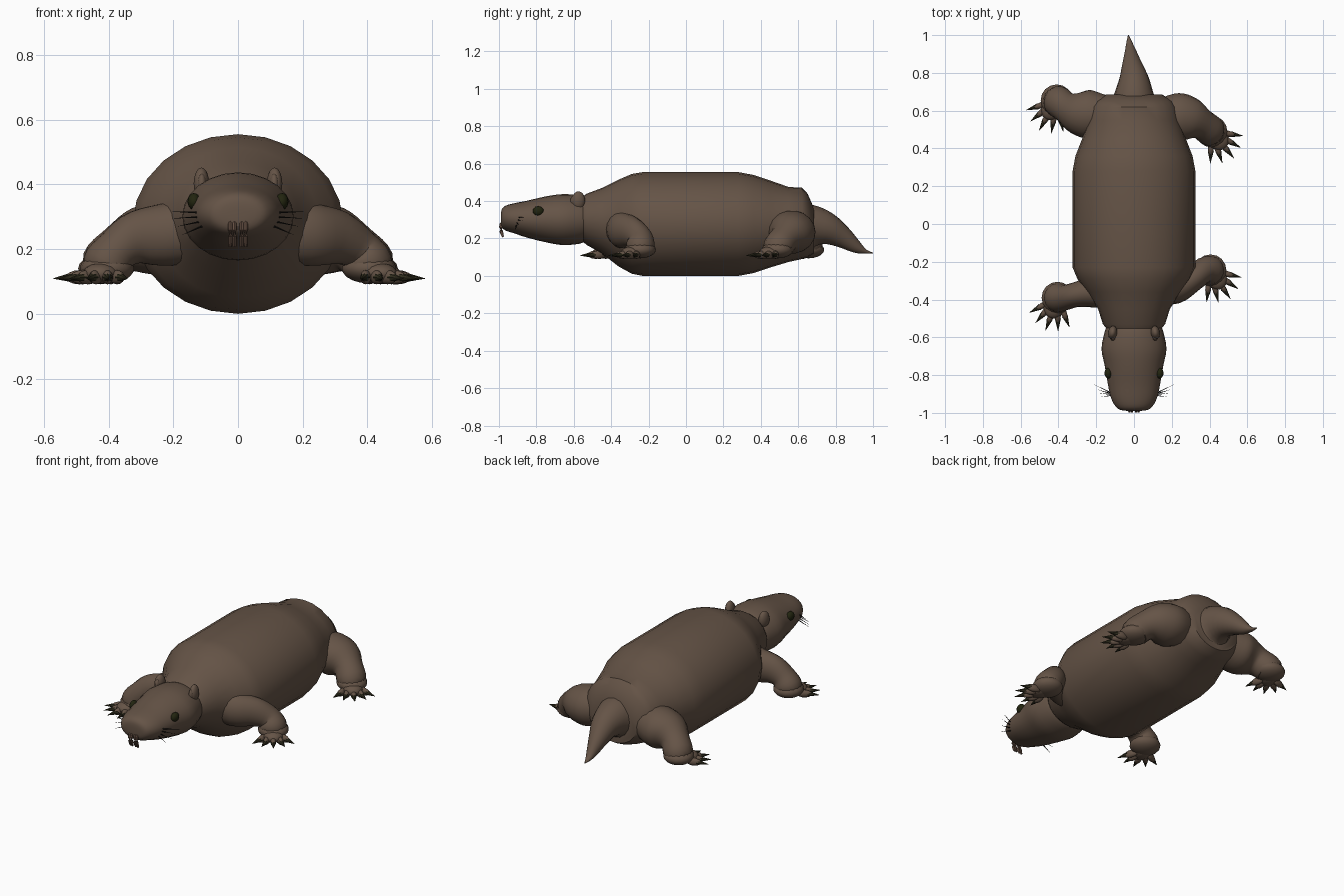
import bpy, bmesh
from math import sin, cos, pi, radians
from mathutils import Vector, Matrix

if "Cube" in bpy.data.objects:
    bpy.data.objects.remove(bpy.data.objects["Cube"])


def material(name, rgb):
    m = bpy.data.materials.new(name)
    m.use_nodes = True
    m.diffuse_color = (*rgb, 1)
    bsdf = next(n for n in m.node_tree.nodes if n.type == 'BSDF_PRINCIPLED')
    bsdf.inputs["Base Color"].default_value = (*rgb, 1)
    bsdf.inputs["Roughness"].default_value = 0.8
    return m


FUR = material("brown_fur", (0.13, 0.088, 0.062))
TOOTH = material("tooth_brown", (0.14, 0.085, 0.06))
CLAW = material("claw_dark", (0.03, 0.027, 0.013))
EYE = material("eye_olive", (0.016, 0.018, 0.005))
WHISKER = material("whisker_black", (0.008, 0.007, 0.006))
made = []


def finish(name, bm, mat):
    bmesh.ops.recalc_face_normals(bm, faces=bm.faces)
    me = bpy.data.meshes.new(name)
    bm.to_mesh(me)
    bm.free()
    me.materials.append(mat)
    ob = bpy.data.objects.new(name, me)
    bpy.context.collection.objects.link(ob)
    made.append(ob)
    return ob


def smooth_sections(secs, steps):
    """Catmull-Rom interpolation between the given sections."""
    out = []
    for i in range(len(secs) - 1):
        p = [Vector(secs[max(0, min(len(secs) - 1, i + k))]) for k in (-1, 0, 1, 2)]
        for s in range(steps):
            t = s / steps
            out.append(0.5 * (2 * p[1] + (p[2] - p[0]) * t
                              + (2 * p[0] - 5 * p[1] + 4 * p[2] - p[3]) * t * t
                              + (3 * p[1] - p[0] - 3 * p[2] + p[3]) * t ** 3))
    return out + [Vector(secs[-1])]


def loft(name, secs, mat, sides=20, steps=3, axis=None):
    """Sections are x, y, z, side radius, height radius."""
    secs = smooth_sections(secs, steps)
    bm = bmesh.new()
    rings = []
    for i, s in enumerate(secs):
        c = Vector(s[:3])
        tan = axis or Vector(secs[min(i + 1, len(secs) - 1)][:3]) - Vector(secs[max(i - 1, 0)][:3])
        q = Vector(tan).normalized().to_track_quat('Y', 'Z')
        rings.append([bm.verts.new(c + q @ Vector((s[3] * cos(a), 0, s[4] * sin(a))))
                      for a in (2 * pi * k / sides for k in range(sides))])
    for r0, r1 in zip(rings, rings[1:]):
        for k in range(sides):
            n = (k + 1) % sides
            bm.faces.new((r0[k], r0[n], r1[n], r1[k]))
    bm.faces.new(rings[0])
    bm.faces.new(rings[-1])
    return finish(name, bm, mat)


def profile(rows):
    """Rows of y, half width, low z, high z along the spine."""
    return [(0, y, (lo + hi) / 2, w, (hi - lo) / 2) for y, w, lo, hi in rows]


def ellipsoid(name, centre, size, mat, turn=0.0, segs=16):
    bm = bmesh.new()
    mtx = Matrix.Translation(centre) @ Matrix.Rotation(turn, 4, 'Z') @ Matrix.Diagonal((*size, 1))
    bmesh.ops.create_uvsphere(bm, u_segments=segs, v_segments=segs // 2 + 2, radius=1, matrix=mtx)
    return finish(name, bm, mat)


def spike(name, a, b, radius, mat, sides=8):
    a, b = Vector(a), Vector(b)
    d = b - a
    bm = bmesh.new()
    mtx = Matrix.Translation((a + b) / 2) @ d.to_track_quat('Z', 'Y').to_matrix().to_4x4()
    bmesh.ops.create_cone(bm, cap_ends=True, segments=sides, radius1=radius,
                          radius2=radius * 0.05, depth=d.length, matrix=mtx)
    return finish(name, bm, mat)


# Trunk
Y = Vector((0, 1, 0))
loft("body", profile([
    (-0.56, 0.14, 0.19, 0.42), (-0.53, 0.165, 0.165, 0.44), (-0.45, 0.19, 0.12, 0.47),
    (-0.36, 0.25, 0.05, 0.515), (-0.29, 0.3, 0.012, 0.545), (-0.23, 0.325, 0, 0.555),
    (0.28, 0.325, 0, 0.555), (0.36, 0.31, 0.015, 0.54), (0.45, 0.275, 0.045, 0.51),
    (0.55, 0.245, 0.075, 0.475), (0.62, 0.225, 0.09, 0.472), (0.65, 0.205, 0.1, 0.44),
    (0.685, 0.15, 0.12, 0.36)]), FUR, sides=24, steps=1, axis=Y)

# Head
loft("head", profile([
    (-0.53, 0.14, 0.19, 0.41), (-0.57, 0.155, 0.172, 0.43), (-0.66, 0.172, 0.165, 0.437),
    (-0.75, 0.155, 0.18, 0.425), (-0.85, 0.138, 0.205, 0.402), (-0.92, 0.122, 0.228, 0.388),
    (-0.965, 0.098, 0.243, 0.375), (-0.985, 0.07, 0.262, 0.355), (-0.99, 0.02, 0.29, 0.325)]),
    FUR, sides=24, axis=Y)

# Tail
loft("tail", [
    (0, 0.62, 0.25, 0.14, 0.14), (0, 0.68, 0.265, 0.108, 0.115), (0, 0.76, 0.25, 0.082, 0.085),
    (-0.01, 0.84, 0.205, 0.055, 0.058), (-0.018, 0.91, 0.155, 0.032, 0.034),
    (-0.025, 0.96, 0.13, 0.016, 0.012), (-0.03, 1.0, 0.122, 0.002, 0.002)], FUR, sides=16)

# Eyes, ears, whiskers and teeth
for side, s in (("left", 1), ("right", -1)):
    ellipsoid(side + "_eye", (0.136 * s, -0.79, 0.347), (0.02, 0.029, 0.026), EYE)
    ellipsoid(side + "_ear", (0.113 * s, -0.575, 0.402), (0.024, 0.036, 0.05), FUR, 0.15 * s)
    ellipsoid(side + "_inner_ear", (0.112 * s, -0.598, 0.4), (0.014, 0.02, 0.033), FUR)
    for k, (z0, z1, y1) in enumerate(((0.312, 0.316, -0.85), (0.3, 0.295, -0.875),
                                      (0.288, 0.27, -0.895), (0.275, 0.243, -0.915))):
        spike(f"{side}_whisker_{k}", (0.1 * s, -0.905, z0), (0.21 * s - 0.012 * k * s, y1, z1),
              0.004, WHISKER, 5)
    for k in (0, 1):
        x = (0.011 + 0.013 * k) * s
        loft(f"{side}_incisor_{k}", [
            (x, -0.965, 0.29, 0.007, 0.01), (x, -0.986, 0.275, 0.0075, 0.011),
            (x, -0.988, 0.24, 0.0075, 0.01), (x, -0.978, 0.208, 0.006, 0.005)],
            TOOTH, sides=8, steps=2)


def paw(name, x, y, heading):
    """Flat paw with five toes and claws fanned about the heading."""
    ellipsoid(name + "_paw", (x, y, 0.14), (0.084, 0.084, 0.046), FUR)
    h = radians(heading)
    ellipsoid(name + "_pad", (x + 0.05 * cos(h), y + 0.05 * sin(h), 0.125),
              (0.065, 0.055, 0.033), FUR, h)
    for k in range(5):
        a = h + radians(21 * (k - 2))
        d = Vector((cos(a), sin(a), 0))
        reach = 0.185 - 0.008 * abs(k - 2)
        c = Vector((x, y, 0.113))
        ellipsoid(f"{name}_toe_{k}", c + d * (reach - 0.085), (0.045, 0.017, 0.022), FUR, a, 10)
        spike(f"{name}_claw_{k}", c + d * (reach - 0.065), c + d * reach + Vector((0, 0, -0.004)),
              0.016, CLAW)


def leg(name, points, heading):
    loft(name + "_leg", points, FUR, sides=18, steps=4)
    x, y = points[-2][:2]
    paw(name, x, y, heading)


def front_points(s, hip_y, foot_y):
    mid = (hip_y + foot_y) / 2
    return [(0.12 * s, hip_y, 0.26, 0.085, 0.1), (0.22 * s, hip_y, 0.245, 0.082, 0.098),
            (0.31 * s, mid, 0.235, 0.066, 0.084), (0.37 * s, foot_y, 0.2, 0.068, 0.068),
            (0.405 * s, foot_y, 0.15, 0.076, 0.076), (0.41 * s, foot_y, 0.105, 0.04, 0.04)]


def rear_points(s, hip_y, foot_y):
    mid = (hip_y + foot_y) / 2
    return [(0.14 * s, hip_y, 0.25, 0.1, 0.1), (0.23 * s, hip_y, 0.235, 0.128, 0.115),
            (0.3 * s, hip_y * 0.7 + mid * 0.3, 0.225, 0.115, 0.105),
            (0.36 * s, mid, 0.2, 0.082, 0.08),
            (0.41 * s, foot_y, 0.15, 0.08, 0.076), (0.42 * s, foot_y, 0.105, 0.04, 0.04)]


# Legs in a walking pose
leg("left_front", front_points(1, -0.34, -0.245), -55)
leg("right_front", front_points(-1, -0.36, -0.39), -110)
leg("left_rear", rear_points(1, 0.565, 0.49), -50)
leg("right_rear", rear_points(-1, 0.58, 0.655), -120)

# Smooth shading with sharp edges kept
bpy.ops.object.select_all(action='DESELECT')
for ob in made:
    ob.select_set(True)
bpy.context.view_layer.objects.active = made[0]
bpy.ops.object.shade_smooth_by_angle(angle=radians(40))
